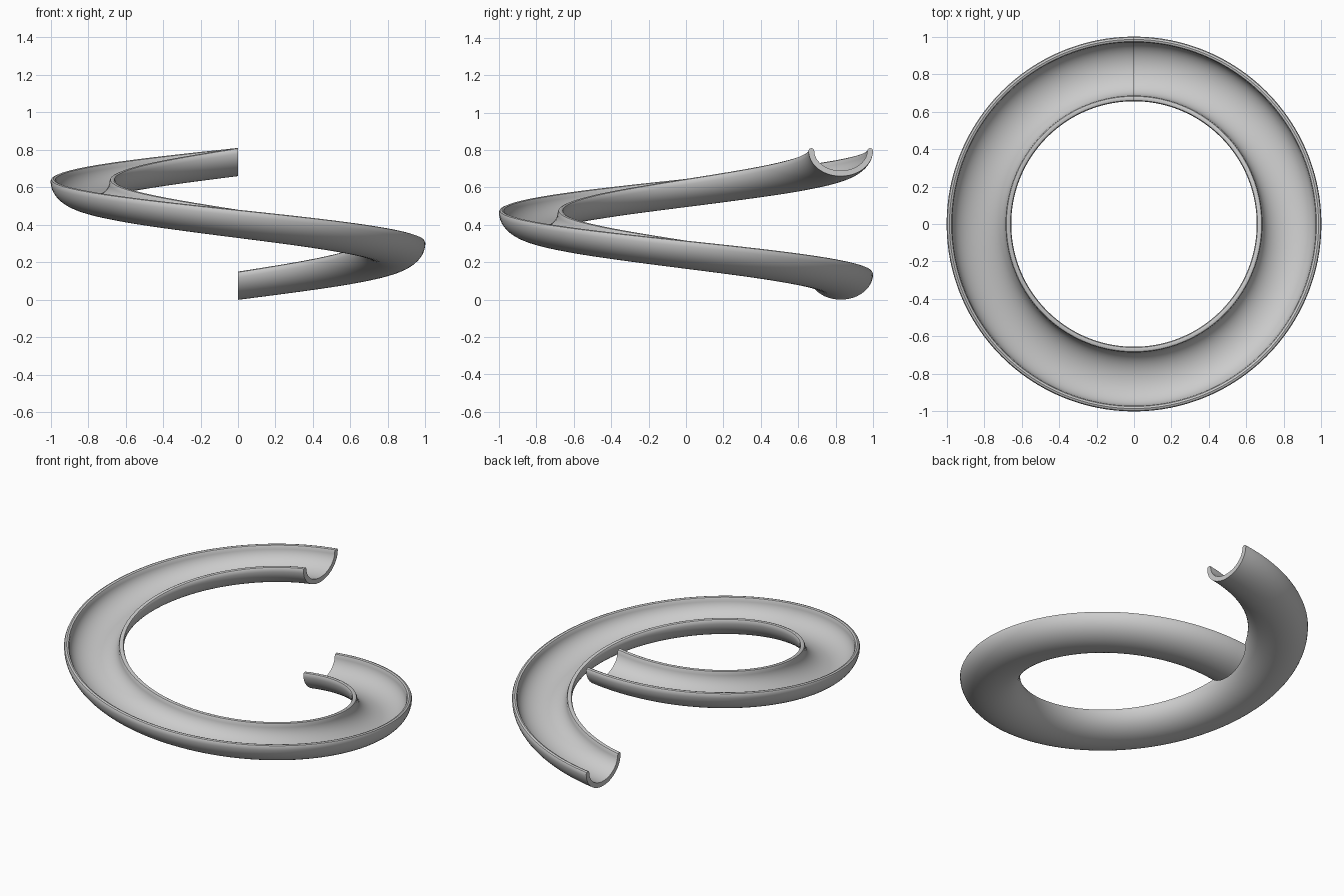
import bpy, bmesh, math

if "Cube" in bpy.data.objects:
    bpy.data.objects.remove(bpy.data.objects["Cube"])

RISE = 0.66      # climb over one full turn
STEPS = 128
MID = 0.8275     # radius of the trough centre line


def arc(half_width, depth, z_top, n, flip=False):
    pts = []
    for i in range(n + 1):
        a = math.pi * i / n
        pts.append((MID - half_width * math.cos(a), z_top - depth * math.sin(a)))
    return pts[::-1] if flip else pts


# closed U cross-section: outer shell, rounded rim, inner channel, rounded rim
outer = arc(0.1725, 0.137, 0.137, 24)
inner = arc(0.142, 0.107, 0.137, 24, flip=True)


def rim(r, sign):
    return [(r + sign * 0.01525 * math.cos(a), 0.137 + 0.0135 * math.sin(a))
            for a in (math.pi / 4, math.pi / 2, 3 * math.pi / 4)]


profile = outer + rim(MID + 0.15725, 1) + inner + rim(MID - 0.15725, 1)

# sweep the section one turn, climbing clockwise from the back
bm = bmesh.new()
rings = []
for s in range(STEPS + 1):
    t = s / STEPS
    a = math.pi / 2 - 2 * math.pi * t
    rings.append([bm.verts.new((r * math.cos(a), r * math.sin(a), z + RISE * t))
                  for r, z in profile])
n = len(profile)
for p, q in zip(rings, rings[1:]):
    for i in range(n):
        j = (i + 1) % n
        bm.faces.new((p[i], p[j], q[j], q[i]))

# flat end caps
bm.faces.new(rings[0])
bm.faces.new(rings[-1][::-1])
bmesh.ops.recalc_face_normals(bm, faces=bm.faces)

mesh = bpy.data.meshes.new("spiral_slide_trough")
bm.to_mesh(mesh)
bm.free()
obj = bpy.data.objects.new("spiral_slide_trough", mesh)
bpy.context.collection.objects.link(obj)
bpy.context.view_layer.objects.active = obj
obj.select_set(True)
bpy.ops.object.shade_smooth_by_angle(angle=math.radians(40))
